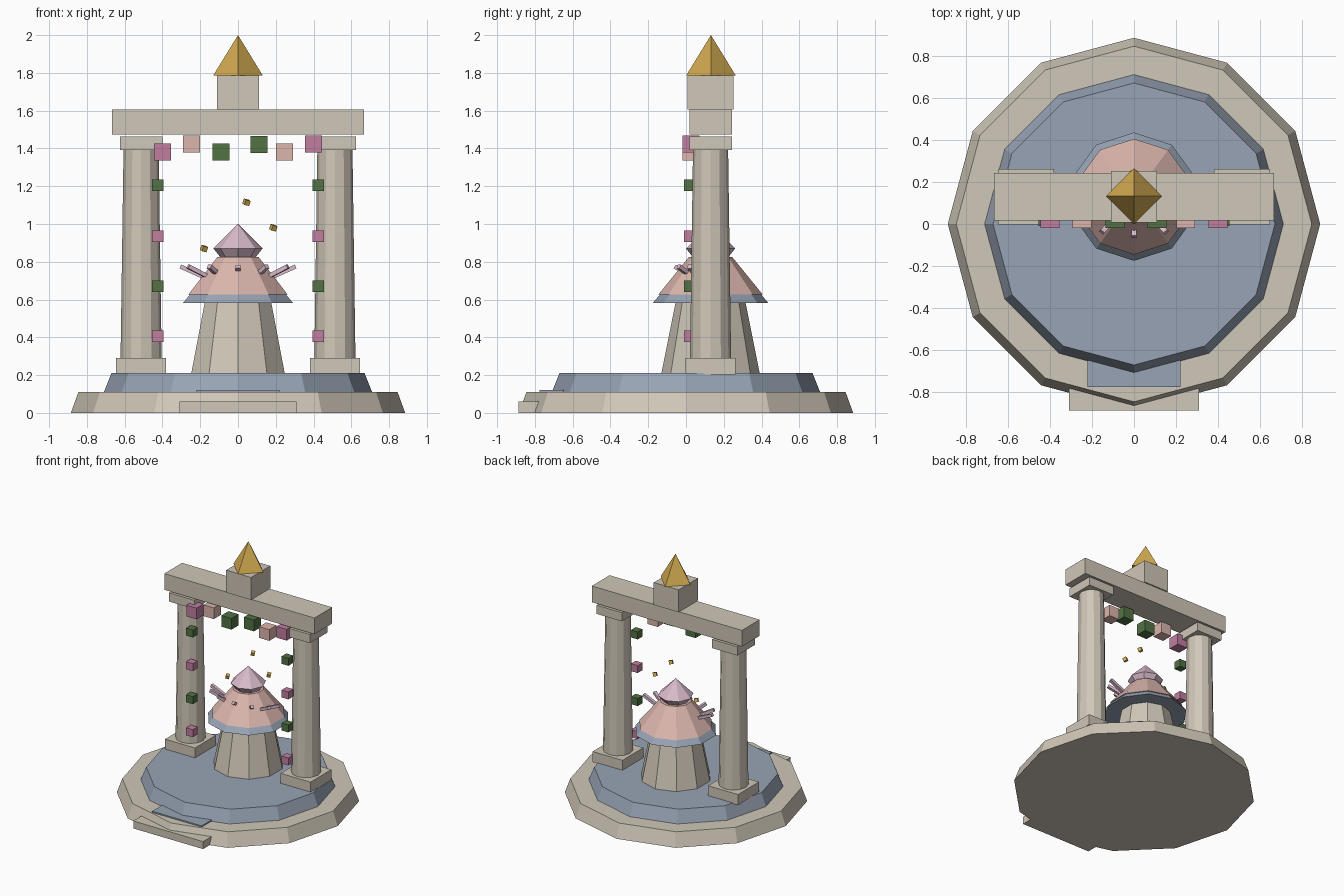
import bpy, bmesh, math
from mathutils import Vector, Matrix, Euler

if "Cube" in bpy.data.objects:
    bpy.data.objects.remove(bpy.data.objects["Cube"])


def material(name, r, g, b):
    lin = [((c / 255 + 0.055) / 1.055) ** 2.4 for c in (r, g, b)]
    m = bpy.data.materials.new(name)
    m.diffuse_color = (*lin, 1)
    m.use_nodes = True
    m.node_tree.nodes["Principled BSDF"].inputs["Base Color"].default_value = m.diffuse_color
    return m


STONE = material("warm_stone", 208, 199, 184)
BLUE = material("slate_blue", 152, 164, 181)
PINK = material("soft_pink", 220, 182, 173)
LILAC = material("pale_lilac", 217, 187, 202)
ROSE = material("rose_flower", 193, 126, 160)
GREEN = material("leaf_green", 82, 114, 68)
GOLD = material("gold", 210, 170, 80)

CY = 0.13  # depth of the gate and shrine centre line


def finish(bm, name, mat):
    bmesh.ops.recalc_face_normals(bm, faces=bm.faces[:])
    me = bpy.data.meshes.new(name)
    bm.to_mesh(me)
    bm.free()
    me.materials.append(mat)
    ob = bpy.data.objects.new(name, me)
    bpy.context.collection.objects.link(ob)
    return ob


def box(name, mat, centre, size, rot=None):
    bm = bmesh.new()
    bmesh.ops.create_cube(bm, size=1)
    bmesh.ops.scale(bm, vec=size, verts=bm.verts)
    m = Matrix.Translation(centre)
    if rot is not None:
        m = m @ rot.to_matrix().to_4x4()
    bmesh.ops.transform(bm, matrix=m, verts=bm.verts)
    return finish(bm, name, mat)


def turned(name, mat, profile, sides, x=0, y=0):
    """Solid of (radius, height) rings, one corner pointing to +y."""
    bm = bmesh.new()
    rings = []
    for r, z in profile:
        n = sides if r > 0 else 1
        rings.append([bm.verts.new((x + r * math.sin(2 * math.pi * i / sides),
                                    y + r * math.cos(2 * math.pi * i / sides), z))
                      for i in range(n)])
    for a, b in zip(rings, rings[1:]):
        for i in range(sides):
            j = (i + 1) % sides
            if len(b) == 1:
                bm.faces.new((a[i], a[j], b[0]))
            else:
                bm.faces.new((a[i], a[j], b[j], b[i]))
    for ring in (rings[0], rings[-1]):
        if len(ring) > 1:
            bm.faces.new(ring)
    return finish(bm, name, mat)


# stepped round base
turned("base_lower", STONE, [(0.885, 0), (0.845, 0.11)], 12)
turned("base_upper", BLUE, [(0.71, 0.11), (0.67, 0.21)], 12)
box("front_step", STONE, (0, -0.833, 0.03), (0.62, 0.105, 0.06))
box("upper_step", BLUE, (0, -0.69, 0.09), (0.44, 0.17, 0.06))

# shrine in the middle
turned("pedestal", STONE, [(0.26, 0.21), (0.184, 0.59)], 10, y=CY)
turned("pedestal_rim", BLUE, [(0.305, 0.583), (0.265, 0.63)], 10, y=CY)
turned("dome", PINK, [(0.275, 0.628), (0.115, 0.825)], 10, y=CY)
turned("bud", LILAC, [(0.09, 0.82), (0.13, 0.87), (0, 1.0)], 8, y=CY)

# petals fanned round the front half of the dome
for i in range(7):
    a = math.pi + math.pi * i / 6
    c, s = math.cos(a), math.sin(a)
    root = Vector((0.17 * c, 0.10 + 0.07 * s, 0.715))
    tip = Vector((0.305 * c, 0.10 + 0.16 * s, 0.775))
    d = tip - root
    rot = d.to_track_quat('Y', 'Z')
    box(f"petal_{i}", LILAC, (root + tip) / 2, (0.025, d.length, 0.022), rot)

# gate pillars with climbing flowers
for side, s in (("left", -1), ("right", 1)):
    x = s * 0.513
    box(f"{side}_pillar_foot", STONE, (x, CY, 0.247), (0.265, 0.265, 0.085))
    turned(f"{side}_pillar", STONE, [(0.109, 0.285), (0.093, 1.395)], 12, x=x, y=CY)
    box(f"{side}_capital", STONE, (x, CY, 1.427), (0.225, 0.225, 0.07))
    for k, z in enumerate((0.405, 0.67, 0.935, 1.205)):
        box(f"{side}_vine_{k}", GREEN if k % 2 else ROSE,
            (s * 0.424, 0.02, z), (0.06, 0.06, 0.06))

# lintel, block and spire
box("lintel", STONE, (0, CY, 1.54), (1.333, 0.225, 0.13))
box("spire_block", STONE, (0, CY, 1.695), (0.22, 0.244, 0.18))
turned("spire", GOLD, [(0.132, 1.785), (0, 2.0)], 4, y=CY + 0.002)

# flower garland under the lintel
garland = [(-0.40, 1.38, ROSE), (-0.247, 1.423, PINK), (-0.09, 1.38, GREEN),
           (0.11, 1.42, GREEN), (0.246, 1.38, PINK), (0.40, 1.423, ROSE)]
for k, (x, z, m) in enumerate(garland):
    box(f"garland_{k}", m, (x, 0.026, z), (0.09, 0.09, 0.09))

# floating gold sparks
for k, (x, z) in enumerate(((-0.18, 0.87), (0.045, 1.115), (0.187, 0.98))):
    box(f"spark_{k}", GOLD, (x, CY - 0.005, z), (0.028, 0.028, 0.028),
        Euler((0.3, 0.2, 0.5)))
